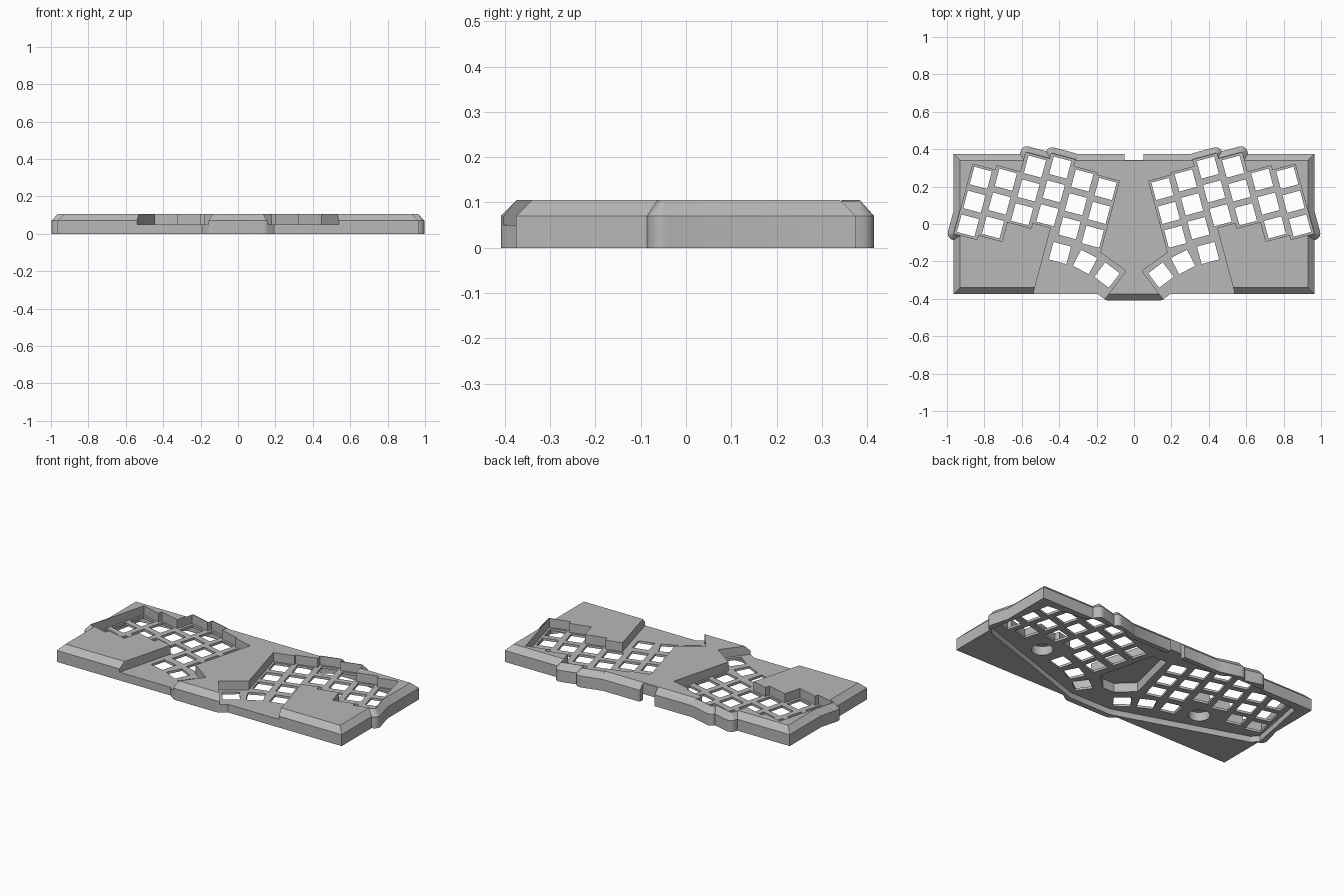
import bpy
import bmesh
from math import sin, cos, radians, atan2, pi
from mathutils import Vector

cube = bpy.data.objects.get("Cube")
if cube:
    bpy.data.objects.remove(cube, do_unlink=True)

TILT = radians(15)
PITCH, MARGIN, HOLE = 0.132, 0.06, 0.0485
BASE, TOP, PLATE, UNDER = 0.07, 0.105, 0.05, 0.036
WALL, RIM = 0.035, 0.004
ORIGIN = Vector((0.152, 0.187))
# Column offsets along the tilted direction, inner column first
STAGGER = [0, 0.012, 0.048, 0.018, -0.09, -0.115]
THUMBS = [(0.396, -0.155, 15), (0.262, -0.203, 27), (0.144, -0.273, 37)]

grey = bpy.data.materials.new("case_grey")
grey.use_nodes = True
grey.diffuse_color = (0.48, 0.48, 0.48, 1)
bsdf = next(n for n in grey.node_tree.nodes if n.type == 'BSDF_PRINCIPLED')
bsdf.inputs["Base Color"].default_value = grey.diffuse_color


def cluster(u, v):
    """Key cluster coordinates to case coordinates."""
    return ORIGIN + Vector((u * cos(TILT) - v * sin(TILT), u * sin(TILT) + v * cos(TILT)))


def flip(points):
    return [(-p[0], p[1]) for p in points]


def symmetric(half):
    """Close a right-hand outline with its mirror image."""
    return list(half) + flip(half)[::-1]


def rectangle(x, y):
    return [(-x, -y), (x, -y), (x, y), (-x, y)]


def rounded(points, radius, steps=6):
    """Offset a convex counter-clockwise outline with round corners."""
    points = [Vector(p) for p in points]
    out = []
    for i, p in enumerate(points):
        a = p - points[i - 1]
        b = points[(i + 1) % len(points)] - p
        start = atan2(a.y, a.x) - pi / 2
        turn = (atan2(b.y, b.x) - atan2(a.y, a.x)) % (2 * pi)
        for k in range(steps + 1):
            t = start + turn * k / steps
            out.append((p.x + radius * cos(t), p.y + radius * sin(t)))
    return out


def add_loft(bm, layers):
    """Solid through outlines stacked at given heights."""
    rings = [[bm.verts.new((p[0], p[1], z)) for p in pts] for pts, z in layers]
    bm.faces.new(rings[0])
    bm.faces.new(rings[-1])
    n = len(rings[0])
    for low, high in zip(rings, rings[1:]):
        for i in range(n):
            j = (i + 1) % n
            bm.faces.new((low[i], low[j], high[j], high[i]))


def make(name, solids):
    bm = bmesh.new()
    for layers in solids:
        add_loft(bm, layers)
    bmesh.ops.recalc_face_normals(bm, faces=bm.faces)
    mesh = bpy.data.meshes.new(name)
    bm.to_mesh(mesh)
    bm.free()
    mesh.materials.append(grey)
    obj = bpy.data.objects.new(name, mesh)
    bpy.context.collection.objects.link(obj)
    return obj


def combine(target, operation, name, solids):
    """Boolean a solid into the target, then discard the helper."""
    helper = make(name, solids)
    helper.hide_render = True
    mod = target.modifiers.new(name, 'BOOLEAN')
    mod.operation = operation
    mod.solver = 'EXACT'
    mod.object = helper
    bpy.context.view_layer.objects.active = target
    bpy.ops.object.modifier_apply(modifier=mod.name)
    bpy.data.objects.remove(helper, do_unlink=True)


def prism(points, low, high):
    return [(points, low), (points, high)]


def bump(points, wall, rim):
    return [(rounded(points, wall), 0), (rounded(points, wall), BASE), (rounded(points, rim), TOP)]


def mirrored(layers):
    return [(flip(pts), z) for pts, z in layers]


# Case block with a chamfered top
case = make("keyboard_case", [[(rectangle(0.965, 0.375), 0), (rectangle(0.965, 0.375), BASE),
                               (rectangle(0.93, 0.34), TOP)]])

# Rounded wall bulges around the protruding columns
for i in (2, 3, 5):
    u, s = i * PITCH, STAGGER[i]
    low, high = s - 2 * PITCH - MARGIN, s + MARGIN
    corners = [cluster(u - MARGIN, low), cluster(u + MARGIN, low),
               cluster(u + MARGIN, high), cluster(u - MARGIN, high)]
    shape = bump(corners, WALL, RIM)
    combine(case, 'UNION', "column_bulge", [shape])
    combine(case, 'UNION', "column_bulge", [mirrored(shape)])

# Front bulge between the thumb keys
front = [(-0.133, -0.363), (0.133, -0.363), (0.333, -0.213), (-0.333, -0.213)]
combine(case, 'UNION', "front_bulge", [bump(front, 0.046, 0.011)])

# Recessed pocket outline: stepped back edge, stepped palm edge, open front
edges = [-MARGIN] + [(i + 0.5) * PITCH for i in range(5)] + [5 * PITCH + MARGIN]
pocket = []
for i, s in enumerate(STAGGER):
    pocket += [cluster(edges[i], s + MARGIN), cluster(edges[i + 1], s + MARGIN)]
palm = 0.229
for i in (5, 4, 3, 2):
    v = STAGGER[i] - 2 * PITCH - MARGIN
    pocket += [cluster(edges[i + 1], v), cluster(max(edges[i], palm), v)]
pocket += [cluster(palm, -0.75), (0.193, -0.451), (0.043, -0.251), cluster(-MARGIN, -0.335)]
for pts in (pocket, flip(pocket)):
    combine(case, 'DIFFERENCE', "key_pocket", [prism(pts, PLATE, 0.2)])

# Hollow underside
cavity = symmetric([(0.14, -0.375), (0.93, -0.11), (0.965, -0.07), (0.93, 0.12), (0.89, 0.32),
                    (0.64, 0.345), (0.6, 0.375), (0.38, 0.375), (0.33, 0.345)])
combine(case, 'DIFFERENCE', "underside_cavity", [prism(cavity, -0.05, UNDER)])

# Deeper electronics bay under the raised centre
bay = symmetric([(0.04, -0.22), (0.135, -0.13), (0.05, 0.22)])
combine(case, 'DIFFERENCE', "centre_bay", [prism(bay, -0.05, 0.092)])

# Round recesses under the palm rests
disc = [(0.565 + 0.06 * cos(k * pi / 16), -0.115 + 0.06 * sin(k * pi / 16)) for k in range(32)]
combine(case, 'DIFFERENCE', "palm_recess", [prism(disc, -0.05, 0.09), prism(flip(disc), -0.05, 0.09)])

# Cable notch in the back wall
notch = [(-0.05, 0.343), (0.05, 0.343), (0.05, 0.5), (-0.05, 0.5)]
combine(case, 'DIFFERENCE', "cable_notch", [prism(notch, -0.05, 0.2)])

# Square switch holes
keys = [(*cluster(i * PITCH, s - r * PITCH), 15) for i, s in enumerate(STAGGER) for r in range(3)]
holes = []
for x, y, angle in keys + THUMBS:
    c, s = cos(radians(angle)), sin(radians(angle))
    square = [(x + a * c - b * s, y + a * s + b * c) for a, b in rectangle(HOLE, HOLE)]
    holes += [prism(square, -0.05, 0.2), prism(flip(square), -0.05, 0.2)]
combine(case, 'DIFFERENCE', "switch_holes", holes)

# Smooth the rounded walls, keep edges crisp
for obj in bpy.context.selected_objects:
    obj.select_set(False)
case.select_set(True)
bpy.context.view_layer.objects.active = case
bpy.ops.object.shade_smooth_by_angle(angle=radians(25))
